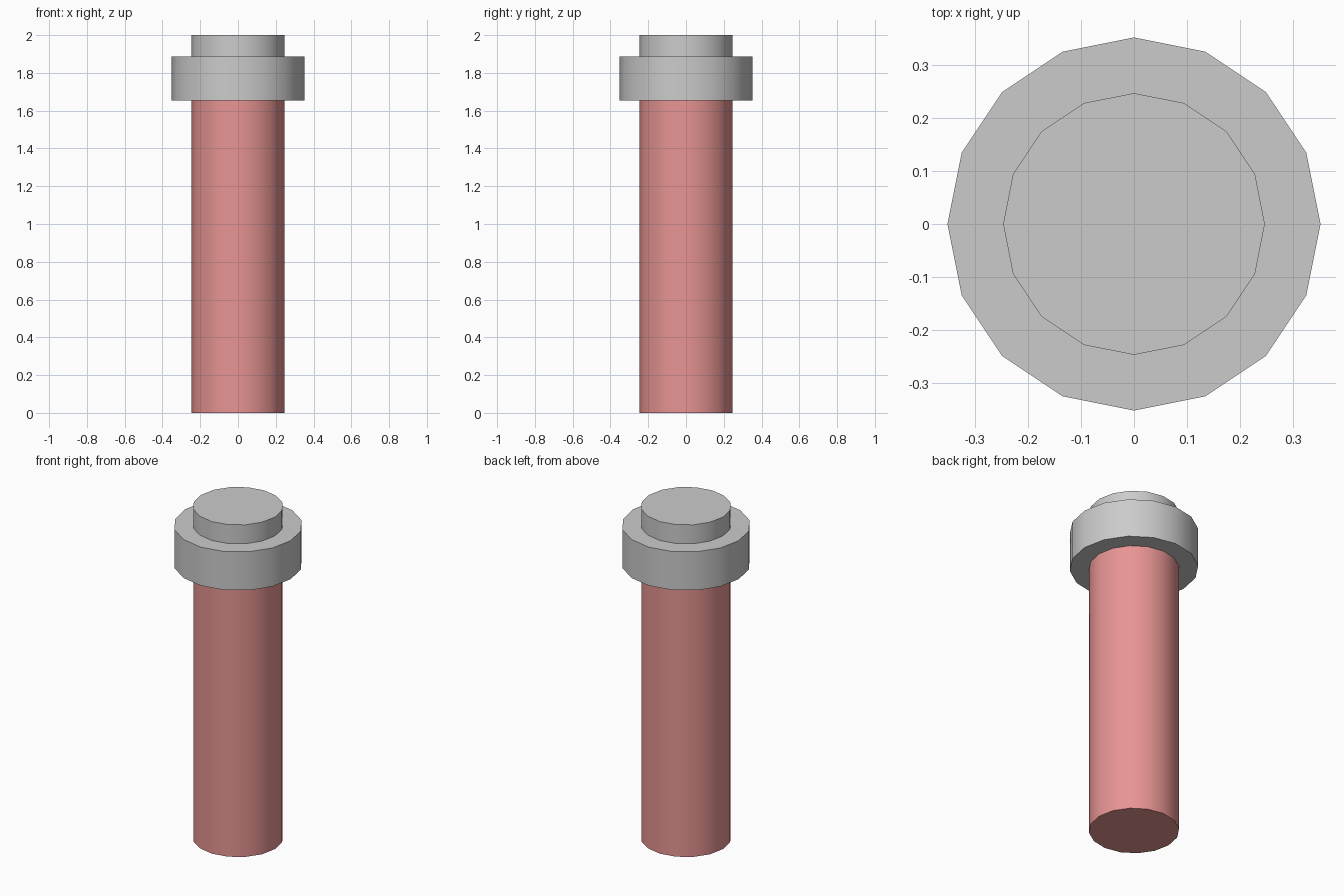
import bpy, math

if "Cube" in bpy.data.objects:
    bpy.data.objects.remove(bpy.data.objects["Cube"])


def cylinder(name, radius, z0, z1, material=None):
    bpy.ops.mesh.primitive_cylinder_add(vertices=16, radius=radius, depth=z1 - z0,
                                        location=(0, 0, (z0 + z1) / 2))
    ob = bpy.context.object
    ob.name = name
    bpy.ops.object.shade_smooth_by_angle(angle=math.radians(30))
    if material:
        ob.data.materials.append(material)
    return ob


pink = bpy.data.materials.new("pink")
pink.diffuse_color = (0.8, 0.3, 0.29, 1)
pink.use_nodes = True
pink.node_tree.nodes["Principled BSDF"].inputs["Base Color"].default_value = pink.diffuse_color

# Long pink body, wide collar and end cap
cylinder("shaft", 0.247, 0.0, 1.654, pink)
cylinder("collar", 0.352, 1.654, 1.886)
cylinder("end_cap", 0.247, 1.886, 2.0)
